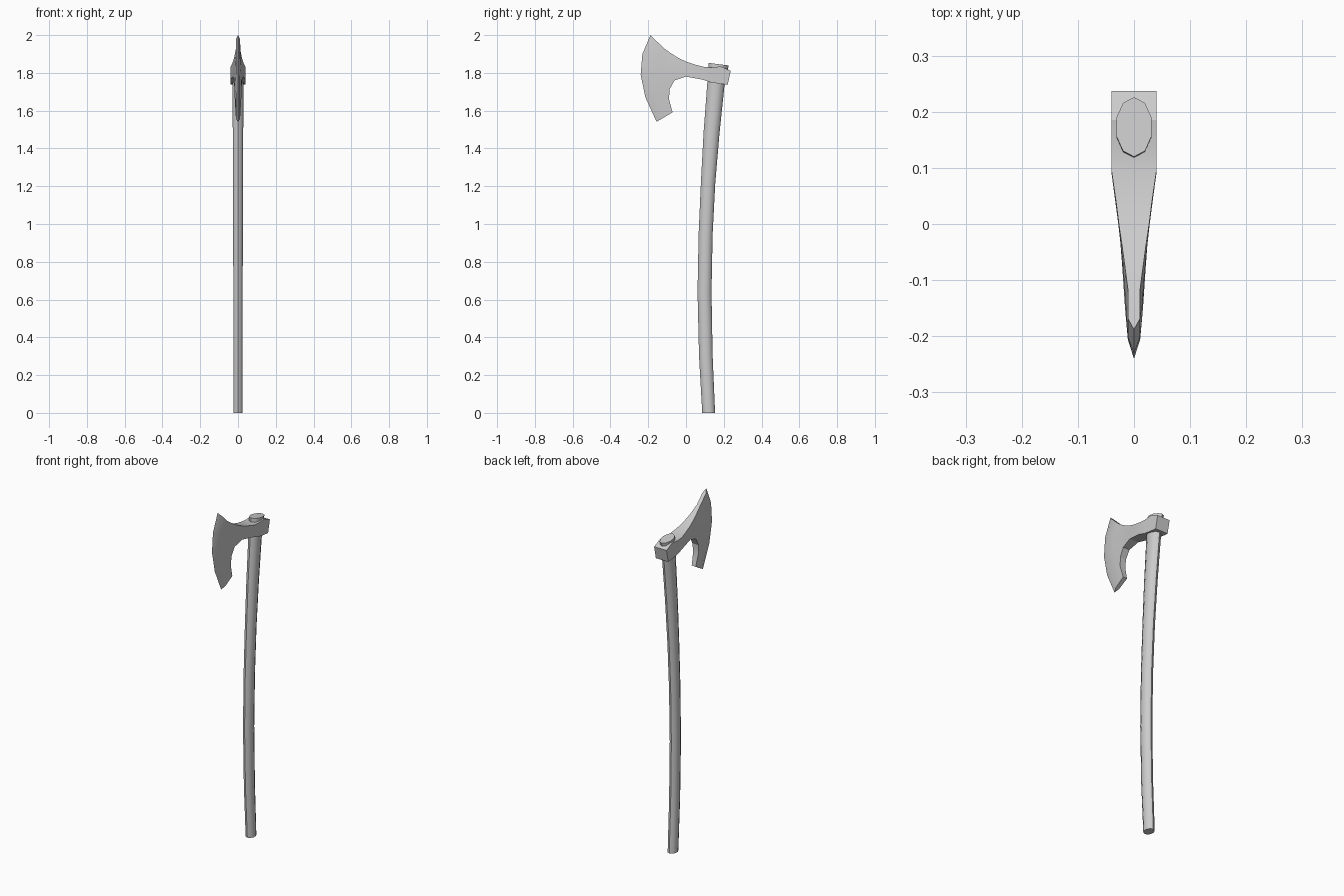
import bpy, math


def make_object(name, verts, faces, angle):
    mesh = bpy.data.meshes.new(name)
    mesh.from_pydata(verts, [], faces)
    obj = bpy.data.objects.new(name, mesh)
    bpy.context.collection.objects.link(obj)
    bpy.ops.object.select_all(action='DESELECT')
    obj.select_set(True)
    bpy.context.view_layer.objects.active = obj
    bpy.ops.object.mode_set(mode='EDIT')
    bpy.ops.mesh.select_all(action='SELECT')
    bpy.ops.mesh.remove_doubles(threshold=0.0002)
    bpy.ops.mesh.normals_make_consistent(inside=False)
    bpy.ops.object.mode_set(mode='OBJECT')
    bpy.ops.object.shade_smooth_by_angle(angle=math.radians(angle))
    return obj


def skin(rings, n):
    """Quads between successive closed rings, plus end caps."""
    faces = [(r * n + i, r * n + (i + 1) % n, (r + 1) * n + (i + 1) % n, (r + 1) * n + i)
             for r in range(rings - 1) for i in range(n)]
    faces += [tuple(range(n)), tuple(range((rings - 1) * n, rings * n))]
    return faces


# Handle: curved ten-sided shaft; sections are z, y centre, x radius, y radius, tilt
SIDES = 10
sections = [
    (0.00, 0.120, 0.026, 0.034, 0.00),
    (0.30, 0.105, 0.026, 0.036, -0.03),
    (0.64, 0.098, 0.026, 0.037, 0.00),
    (0.95, 0.104, 0.027, 0.037, 0.04),
    (1.22, 0.117, 0.028, 0.038, 0.06),
    (1.48, 0.135, 0.029, 0.042, 0.08),
    (1.76, 0.160, 0.031, 0.046, 0.10),
    (1.846, 0.173, 0.033, 0.053, 0.13),
]
verts = []
for z, yc, rx, ry, tilt in sections:
    for i in range(SIDES):
        a = math.pi / 2 + math.tau * i / SIDES
        dy = ry * math.sin(a)
        verts.append((rx * math.cos(a), yc + dy, z - tilt * dy))
make_object("handle", verts, skin(len(sections), SIDES), 40)

# Axe head: columns from cutting edge to poll.
# Each column: (y, z, half width) at its top, middle and bottom, joined by a parabola.
columns = [
    ((-0.188, 2.000, 0.000), (-0.240, 1.790, 0.000), (-0.156, 1.541, 0.000)),
    ((-0.168, 1.980, 0.011), (-0.206, 1.790, 0.011), (-0.132, 1.555, 0.011)),
    ((-0.115, 1.929, 0.011), (-0.150, 1.790, 0.016), (-0.071, 1.591, 0.013)),
    ((-0.077, 1.902, 0.016), (-0.105, 1.800, 0.019), (-0.090, 1.660, 0.017)),
    ((-0.040, 1.879, 0.021), (-0.075, 1.810, 0.021), (-0.087, 1.713, 0.019)),
    ((0.000, 1.860, 0.027), (-0.035, 1.810, 0.024), (-0.061, 1.760, 0.021)),
    ((0.040, 1.846, 0.032), (0.020, 1.812, 0.030), (0.000, 1.780, 0.028)),
    ((0.095, 1.832, 0.040), (0.090, 1.799, 0.040), (0.085, 1.765, 0.039)),
    ((0.135, 1.829, 0.040), (0.132, 1.790, 0.040), (0.130, 1.750, 0.040)),
    ((0.185, 1.834, 0.040), (0.182, 1.788, 0.040), (0.180, 1.742, 0.040)),
    ((0.237, 1.811, 0.040), (0.229, 1.775, 0.040), (0.221, 1.738, 0.040)),
]
STEPS = 5
verts = []
for top, mid, bottom in columns:
    side = []
    for k in range(STEPS):
        t = k / (STEPS - 1)
        weights = ((1 - t) * (1 - 2 * t), 4 * t * (1 - t), t * (2 * t - 1))
        side.append([sum(w * p[c] for w, p in zip(weights, (top, mid, bottom)))
                     for c in range(3)])
    verts += [(w, y, z) for y, z, w in side]
    verts += [(-w, y, z) for y, z, w in reversed(side)]
n = 2 * STEPS
faces = skin(len(columns), n)
del faces[-2]  # the cutting edge closes itself when welded
make_object("axe_head", verts, faces, 25)
